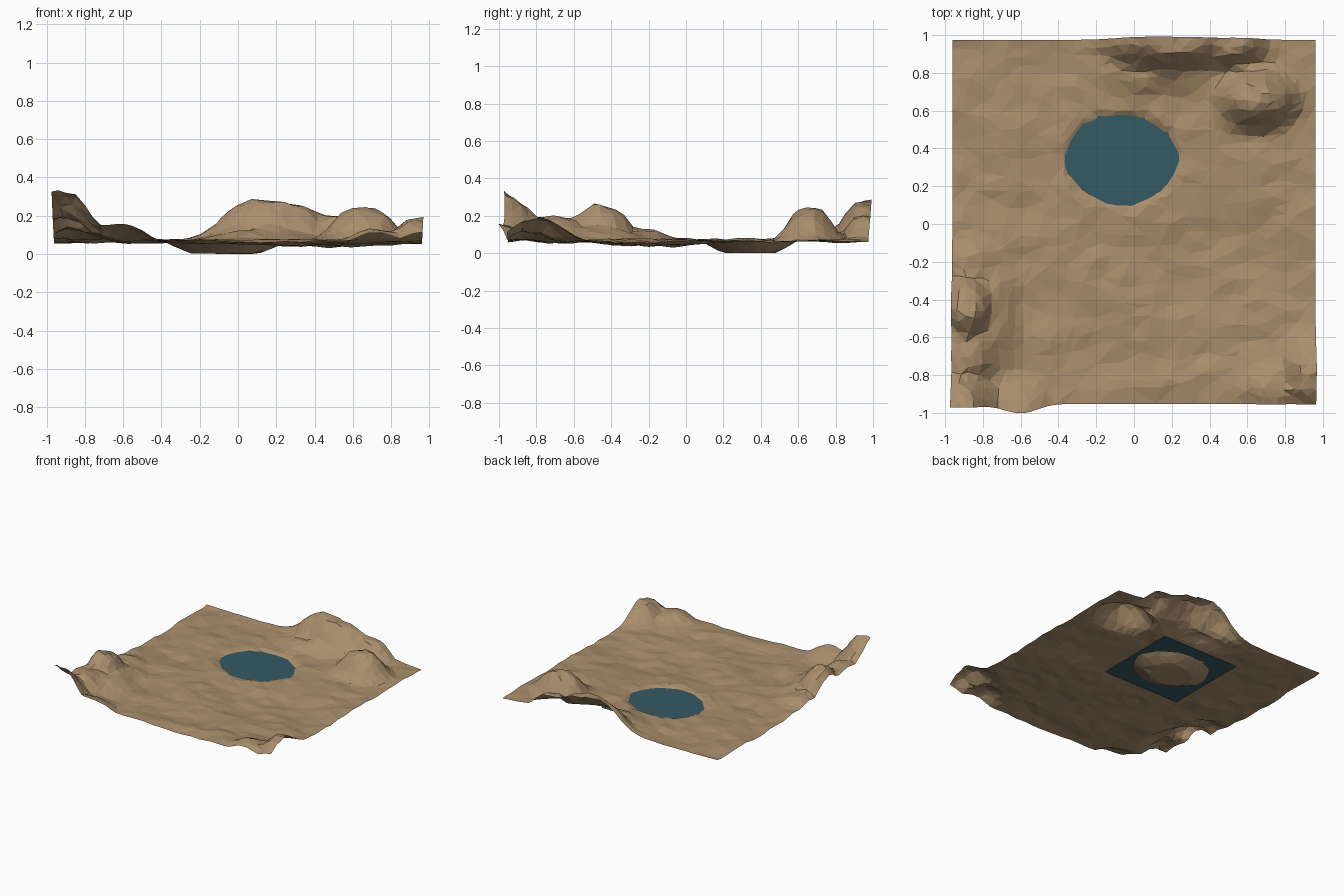
import bpy, bmesh, math, random
from mathutils import Vector, noise

if "Cube" in bpy.data.objects:
    bpy.data.objects.remove(bpy.data.objects["Cube"])

random.seed(4)
N = 46
X0, X1, Y0, Y1 = -0.962, 0.962, -0.952, 0.975
POND = (-0.065, 0.34, 0.296, 0.240)
WATER_Z = 0.055

# hills: centre x, centre y, radius x, radius y, height
HILLS = [
    (0.18, 0.96, 0.31, 0.15, 0.215), (0.50, 0.96, 0.18, 0.12, 0.145),
    (0.65, 0.655, 0.185, 0.145, 0.175), (0.12, 0.82, 0.34, 0.12, 0.05),
    (-0.93, -0.98, 0.20, 0.19, 0.245), (-0.64, -0.98, 0.18, 0.14, 0.095),
    (-0.88, -0.44, 0.13, 0.16, 0.20), (-0.90, -0.68, 0.17, 0.21, 0.12),
    (-0.76, -0.50, 0.14, 0.30, 0.065), (-0.86, -0.21, 0.13, 0.12, 0.06),
    (0.94, -0.79, 0.13, 0.17, 0.115), (0.72, -0.88, 0.13, 0.12, 0.055),
]


def material(name, color):
    m = bpy.data.materials.new(name)
    m.diffuse_color = (*color, 1)
    m.use_nodes = True
    m.node_tree.nodes["Principled BSDF"].inputs["Base Color"].default_value = m.diffuse_color
    return m


def add_object(name, bm, mat):
    me = bpy.data.meshes.new(name)
    bm.to_mesh(me)
    bm.free()
    ob = bpy.data.objects.new(name, me)
    bpy.context.collection.objects.link(ob)
    me.materials.append(mat)
    return ob


def smooth(a, b, v):
    t = min(1, max(0, (v - a) / (b - a)))
    return t * t * (3 - 2 * t)


def hill_height(x, y):
    # soft union of the hills, with craggy noise
    total = 0
    for cx, cy, rx, ry, k in HILLS:
        d2 = ((x - cx) / rx) ** 2 + ((y - cy) / ry) ** 2
        total += (k * math.exp(-d2 ** 1.7)) ** 5
    return total ** 0.2 * (1 + 0.16 * noise.noise(Vector((x * 10, y * 10, 2.0))))


def ground_height(x, y):
    # gently rolling plain with a shallow hollow near the front right
    z = 0.067 + 0.018 * noise.noise(Vector((x * 3 + y, y * 5 - x, 0.3)))
    z += 0.012 * noise.noise(Vector((x * 8, y * 11, 4.3)))
    z -= 0.028 * math.exp(-((x - 0.5) / 0.36) ** 2 - ((y + 0.27) / 0.32) ** 2)
    # the shore stays above the water, the basin drops below it
    r = math.hypot((x - POND[0]) / POND[2], (y - POND[1]) / POND[3])
    shore = max(z, 0.063)
    z = shore + (z - shore) * smooth(1.5, 2.1, r)
    if r < 1.1:
        t = min(1, max(0, (r - 0.58) / 0.52))
        z = 0.001 + (z - 0.001) * t ** 1.1
        if r > 1.0:
            z = max(z, WATER_Z + 0.004)
    return z


# terrain
bm = bmesh.new()
rows = []
for j in range(N + 1):
    row = []
    for i in range(N + 1):
        x = X0 + (X1 - X0) * i / N
        y = Y0 + (Y1 - Y0) * j / N
        if 0 < i < N:
            x += random.uniform(-0.01, 0.01)
        if 0 < j < N:
            y += random.uniform(-0.01, 0.01)
        h = hill_height(x, y)
        z = ground_height(x, y) + h + random.uniform(-1, 1) * 0.04 * h
        bulge = 0.045 * math.exp(-((x + 0.6) / 0.12) ** 2 - ((y + 0.97) / 0.1) ** 2)
        row.append(bm.verts.new((x * (1 + 0.05 * h), y * (1 + 0.08 * h) - bulge, z)))
    rows.append(row)
for j in range(N):
    for i in range(N):
        bm.faces.new((rows[j][i], rows[j][i + 1], rows[j + 1][i + 1], rows[j + 1][i]))
bmesh.ops.triangulate(bm, faces=bm.faces[:])
terrain = add_object("terrain", bm, material("earth", (0.40, 0.27, 0.15)))
dec = terrain.modifiers.new("low_poly", 'DECIMATE')
dec.ratio = 0.36

# water sheet lying just under the surrounding ground
bm = bmesh.new()
bmesh.ops.create_grid(bm, x_segments=1, y_segments=1, size=0.345)
bmesh.ops.translate(bm, verts=bm.verts, vec=(POND[0], POND[1], WATER_Z))
add_object("water", bm, material("water", (0.035, 0.10, 0.125)))
